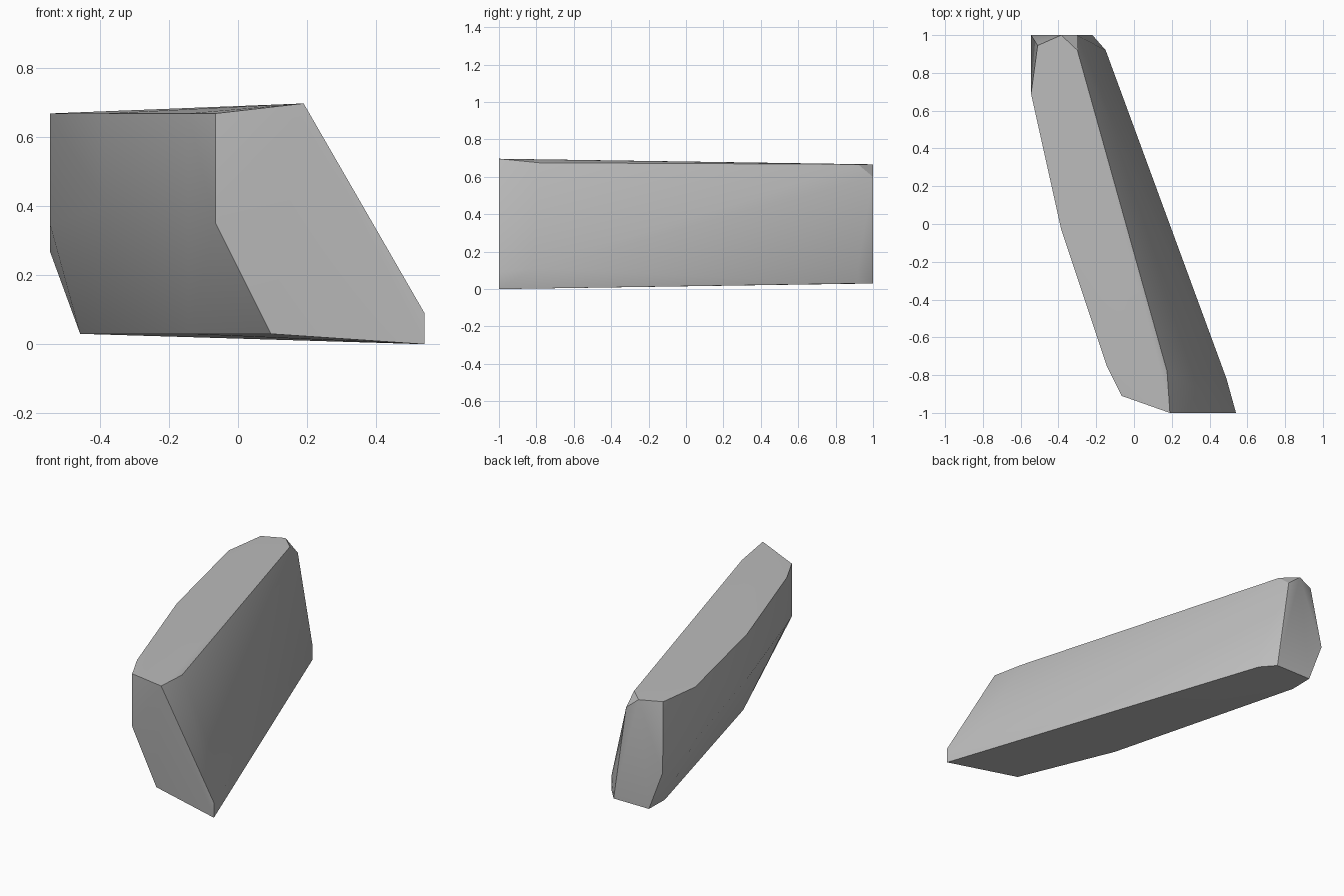
import bpy
import bmesh
import math

default_cube = bpy.data.objects.get("Cube")
if default_cube:
    bpy.data.objects.remove(default_cube, do_unlink=True)


def make_material(name, colour):
    material = bpy.data.materials.new(name)
    material.use_nodes = True
    material.diffuse_color = colour
    shader = next(n for n in material.node_tree.nodes if n.type == "BSDF_PRINCIPLED")
    shader.inputs["Base Color"].default_value = colour
    return material


def add_outline(bm, outline, height):
    """Add one horizontal ring of chiselled corners."""
    for x, y in outline:
        bm.verts.new((x, y, height))


stone = make_material("stone grey", (0.5, 0.5, 0.5, 1))
bm = bmesh.new()

# Flat crown: the left rim, then the back and right rim
left_rim = [(-.065, -.91), (-.145, -.75), (-.385, -.03), (-.545, .69)]
add_outline(bm, left_rim, .668)
add_outline(bm, [(-.51, .945), (-.385, 1), (-.3, .92)], .667)

# Left wall is upright down to a waist, then slants under
for (x, y), waist in zip(left_rim, (.35, .39, .4, .35)):
    bm.verts.new((x, y, waist))

# Flat underside
underside = [(.095, -.91), (-.143, -.34), (-.457, .854),
             (-.454, 1), (-.22, 1), (-.15, .92)]
add_outline(bm, underside, .03)

# Pointed front end
for corner in [(.19, -1, .697), (.175, -.78, .675), (.54, -1, .09),
               (.54, -1, 0), (.49, -.82, .11)]:
    bm.verts.new(corner)

# Chipped back end
for corner in [(-.545, 1, .27), (-.303, 1, .6), (-.15, .92, .12)]:
    bm.verts.new(corner)

# Wrap the corners in a closed skin
hull = bmesh.ops.convex_hull(bm, input=bm.verts)
loose = {g for g in hull["geom_interior"] + hull["geom_unused"]
         if isinstance(g, bmesh.types.BMVert)}
bmesh.ops.delete(bm, geom=list(loose), context="VERTS")
bmesh.ops.recalc_face_normals(bm, faces=bm.faces)

mesh = bpy.data.meshes.new("rock")
bm.to_mesh(mesh)
bm.free()
mesh.materials.append(stone)
rock = bpy.data.objects.new("rock", mesh)
bpy.context.collection.objects.link(rock)

# Soft shading across each wall, crisp ridges between them
bpy.context.view_layer.objects.active = rock
rock.select_set(True)
bpy.ops.object.shade_smooth_by_angle(angle=math.radians(30))
